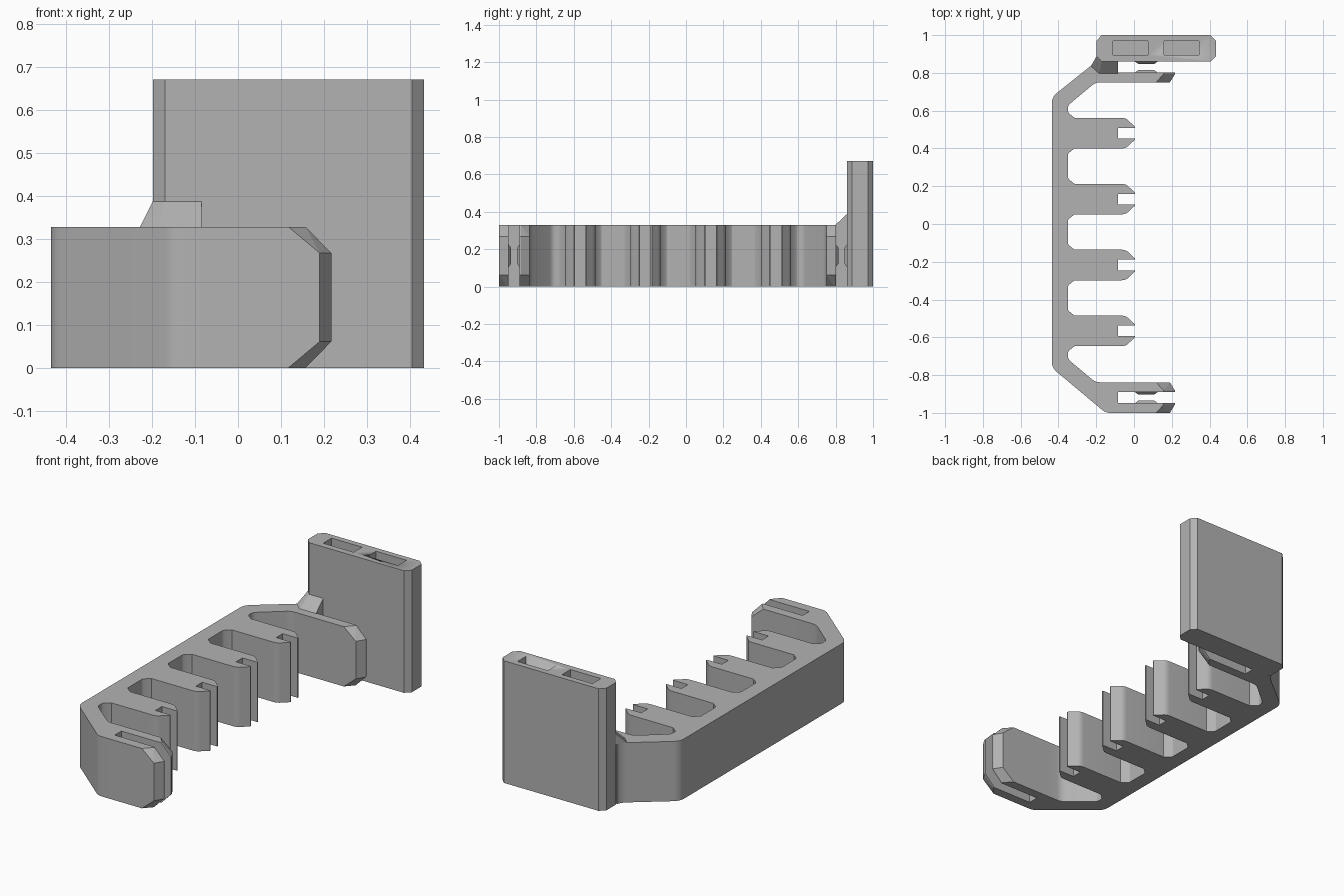
import bpy, bmesh, math
from mathutils import Vector

if "Cube" in bpy.data.objects:
    bpy.data.objects.remove(bpy.data.objects["Cube"])

grey = bpy.data.materials.new("plain grey")
grey.diffuse_color = (0.45, 0.45, 0.45, 1)
grey.use_nodes = True
grey.node_tree.nodes["Principled BSDF"].inputs["Base Color"].default_value = grey.diffuse_color
H = 0.328          # height of the rail
SLOT = -0.085      # x where the clip slots begin


def finish(bm, name, smooth=True):
    bmesh.ops.recalc_face_normals(bm, faces=bm.faces)
    mesh = bpy.data.meshes.new(name)
    bm.to_mesh(mesh)
    bm.free()
    mesh.materials.append(grey)
    ob = bpy.data.objects.new(name, mesh)
    bpy.context.collection.objects.link(ob)
    bpy.ops.object.select_all(action='DESELECT')
    ob.select_set(True)
    bpy.context.view_layer.objects.active = ob
    if smooth:
        bpy.ops.object.shade_smooth_by_angle(angle=math.radians(25))
    return ob


def extrude(name, outline, z0, z1):
    bm = bmesh.new()
    face = bm.faces.new([bm.verts.new((x, y, z0)) for x, y in outline])
    res = bmesh.ops.extrude_face_region(bm, geom=[face])
    verts = [v for v in res["geom"] if isinstance(v, bmesh.types.BMVert)]
    bmesh.ops.translate(bm, vec=(0, 0, z1 - z0), verts=verts)
    return finish(bm, name)


def hull(name, points):
    bm = bmesh.new()
    for p in points:
        bm.verts.new(p)
    bmesh.ops.convex_hull(bm, input=bm.verts)
    bmesh.ops.dissolve_limit(bm, angle_limit=0.01, verts=bm.verts, edges=bm.edges)
    return finish(bm, name, False)


def bend(a, corner, b, n=5):
    """Rounded corner as a short quadratic curve."""
    a, c, b = Vector(a), Vector(corner), Vector(b)
    return [tuple(a * (1 - t) ** 2 + c * 2 * t * (1 - t) + b * t * t)
            for t in (i / n for i in range(n + 1))]


def tooth(c):
    """Outline of one forked tooth, from its +y side to its -y side."""
    upper = [(-0.35, c + 0.115), (-0.345, c + 0.105), (-0.315, c + 0.081)]
    upper += bend((-0.065, c + 0.081), (-0.04, c + 0.081), (-0.025, c + 0.062), 4)
    upper += [(0.006, c + 0.034), (0.006, c + 0.028), (SLOT, c + 0.028)]
    return upper + [(x, 2 * c - y) for x, y in reversed(upper)]


# Comb rail: spine, teeth and the roots of both end clips
outline = [(SLOT, 0.86), (SLOT, 0.75)]
outline += bend((-0.18, 0.75), (-0.205, 0.75), (-0.225, 0.732), 4)
outline += bend((-0.335, 0.64), (-0.35, 0.627), (-0.35, 0.612), 3)
for c in (0.481, 0.132, -0.217, -0.566):
    outline += tooth(c)
outline += bend((-0.35, -0.70), (-0.35, -0.715), (-0.335, -0.728), 3)
outline += bend((-0.225, -0.82), (-0.205, -0.838), (-0.18, -0.838), 4)
outline += [(SLOT, -0.838), (SLOT, -1)]
outline += bend((-0.125, -1), (-0.15, -1), (-0.17, -0.983))
outline += bend((-0.41, -0.782), (-0.435, -0.76), (-0.435, -0.73))
outline += bend((-0.435, 0.64), (-0.435, 0.67), (-0.41, 0.692))
outline += bend((-0.235, 0.832), (-0.2, 0.86), (-0.2, 0.885))
outline += [(-0.17, 0.86)]
extrude("comb_rail", outline, 0, H)


def prong(name, outer, inner):
    """Clip arm with clipped corners and a bevelled outer rim."""
    mid = outer + (inner - outer) * 0.85
    pts = [(SLOT, y, z) for y in (outer, inner) for z in (0, H)]
    for y, xa, xb in ((outer, 0.117, 0.19), (mid, 0.157, 0.217), (inner, 0.157, 0.217)):
        pts += [(xa, y, 0), (xb, y, 0.061), (xb, y, H - 0.061), (xa, y, H)]
    hull(name, pts)


def bump(name, y, direction):
    """Small tapered catch on the inside of a clip."""
    top = y + 0.013 * direction
    hull(name, [(x, y, z) for x in (0.005, 0.125) for z in (0.105, 0.225)]
         + [(x, top, z) for x in (0.023, 0.107) for z in (0.123, 0.207)])


# End clip arms
prong("front_clip_outer_arm", -1, -0.948)
prong("front_clip_inner_arm", -0.838, -0.89)
prong("back_clip_arm", 0.75, 0.802)
# Catches
bump("front_outer_catch", -0.948, 1)
bump("front_inner_catch", -0.89, -1)
bump("back_arm_catch", 0.802, 1)
bump("back_plate_catch", 0.86, -1)

# Tall back plate with bevelled upright edges
plate = extrude("back_plate", [
    (-0.17, 0.86), (0.405, 0.86), (0.433, 0.888), (0.433, 0.972), (0.405, 1),
    (-0.17, 1), (-0.198, 0.972), (-0.198, 0.888)], 0, 0.67)

# Two blind pockets in the top of the plate
for x0, x1 in ((-0.11, 0.075), (0.16, 0.345)):
    cutter = extrude("pocket_cutter", [(x0, 0.895), (x1, 0.895), (x1, 0.968), (x0, 0.968)],
                     0.035, 0.8)
    cutter.hide_render = True
    bpy.context.view_layer.objects.active = plate
    mod = plate.modifiers.new("pocket", 'BOOLEAN')
    mod.operation = 'DIFFERENCE'
    mod.solver = 'EXACT'
    mod.object = cutter
    bpy.ops.object.modifier_apply(modifier=mod.name)
    bpy.data.objects.remove(cutter)

# Sloped gusset between rail and plate
hull("gusset", [(-0.198, 0.888, 0.387), (-0.17, 0.86, 0.387), (SLOT, 0.86, 0.387),
                (-0.228, 0.836, H), (-0.185, 0.797, H), (SLOT, 0.797, H),
                (SLOT, 0.86, H), (-0.17, 0.86, H), (-0.198, 0.888, H)])
